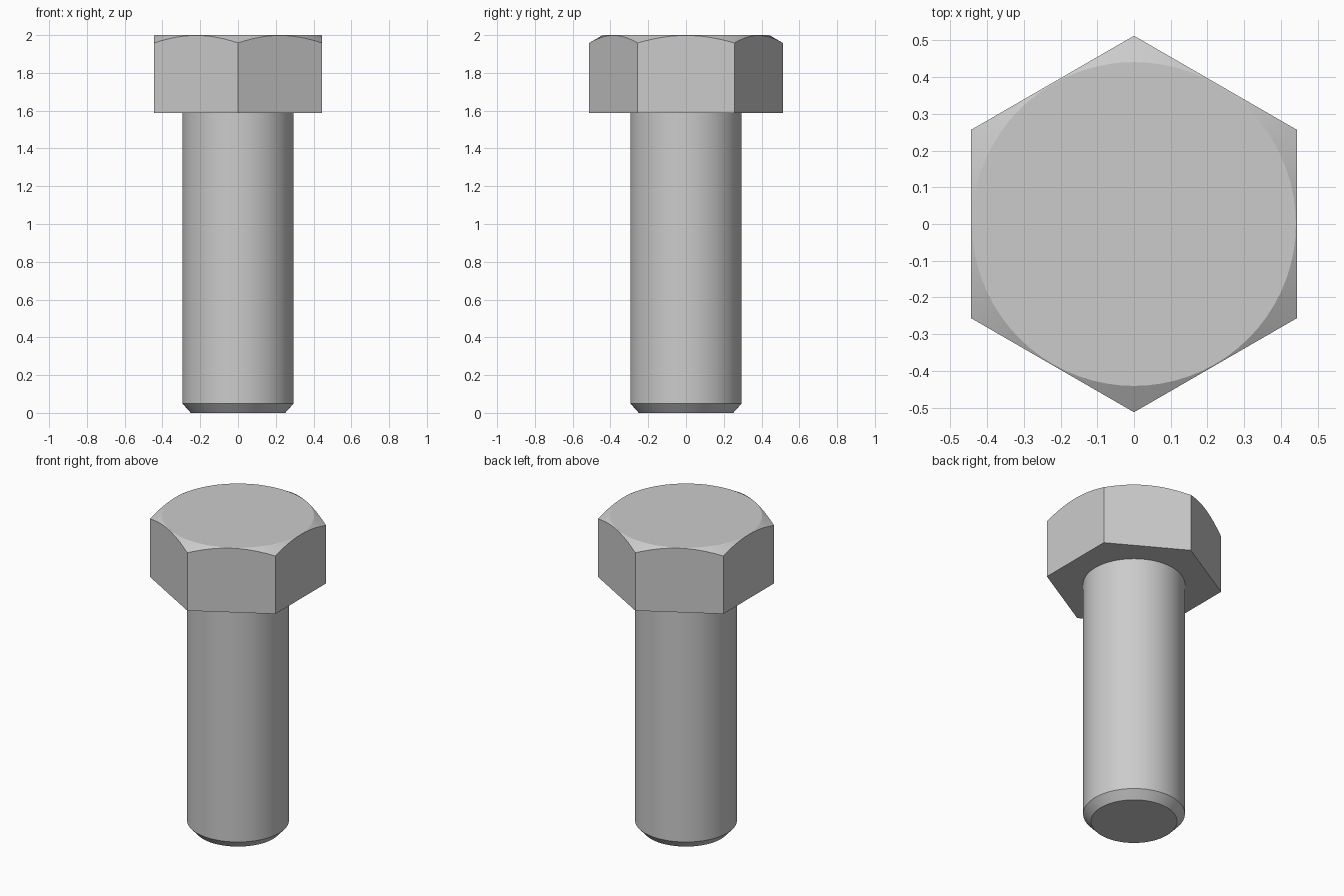
import bpy, bmesh, math

cube = bpy.data.objects.get("Cube")
if cube:
    bpy.data.objects.remove(cube, do_unlink=True)

APOTHEM, FLAT_R = 0.444, 0.441      # hexagon inner radius, flat top radius
HEAD_BOTTOM, TOP = 1.588, 2.0
SHANK_R, TIP_R, TIP_H = 0.295, 0.25, 0.05
PER_SIDE = 12                       # rim segments on each head side
N = 6 * PER_SIDE

steel = bpy.data.materials.new("steel_grey")
steel.use_nodes = True
colour = (0.6, 0.6, 0.6, 1)
steel.diffuse_color = colour
steel.node_tree.nodes["Principled BSDF"].inputs["Base Color"].default_value = colour


def ring(bm, radius, height):
    """Ring of N vertices, starting on the hexagon corner at +y."""
    verts = []
    for i in range(N):
        a = math.pi / 2 + math.tau * i / N
        r = radius(i)
        verts.append(bm.verts.new((r * math.cos(a), r * math.sin(a), height(r))))
    return verts


def bridge(bm, low, high):
    for i in range(N):
        j = (i + 1) % N
        bm.faces.new((low[i], low[j], high[j], high[i]))


def finish(bm, name):
    bmesh.ops.recalc_face_normals(bm, faces=bm.faces[:])
    mesh = bpy.data.meshes.new(name)
    bm.to_mesh(mesh)
    bm.free()
    mesh.materials.append(steel)
    obj = bpy.data.objects.new(name, mesh)
    bpy.context.collection.objects.link(obj)
    bpy.ops.object.select_all(action='DESELECT')
    obj.select_set(True)
    bpy.context.view_layer.objects.active = obj
    bpy.ops.object.shade_smooth_by_angle(angle=math.radians(25))


def hex_radius(i):
    offset = math.tau * (i % PER_SIDE) / N - math.pi / 6
    return APOTHEM / math.cos(offset)


# Hexagonal head with a 30 degree conical chamfer meeting the flat sides in arcs
bm = bmesh.new()
flat = ring(bm, lambda i: FLAT_R, lambda r: TOP)
rim = ring(bm, hex_radius, lambda r: TOP - (r - FLAT_R) * math.tan(math.pi / 6))
corners = [bm.verts.new((v.co.x, v.co.y, HEAD_BOTTOM)) for v in rim[::PER_SIDE]]
bm.faces.new(flat)
bridge(bm, rim, flat)
bm.faces.new(corners[::-1])
for s in range(6):
    edge = [rim[(s * PER_SIDE + k) % N] for k in range(PER_SIDE + 1)]
    bm.faces.new([corners[s], corners[(s + 1) % 6]] + edge[::-1])
finish(bm, "hex_head")

# Cylindrical shank with a bevelled tip
bm = bmesh.new()
rings = [ring(bm, lambda i, r=r: r, lambda _, z=z: z)
         for r, z in ((TIP_R, 0), (SHANK_R, TIP_H), (SHANK_R, HEAD_BOTTOM))]
for low, high in zip(rings, rings[1:]):
    bridge(bm, low, high)
bm.faces.new(rings[0][::-1])
finish(bm, "shank")
